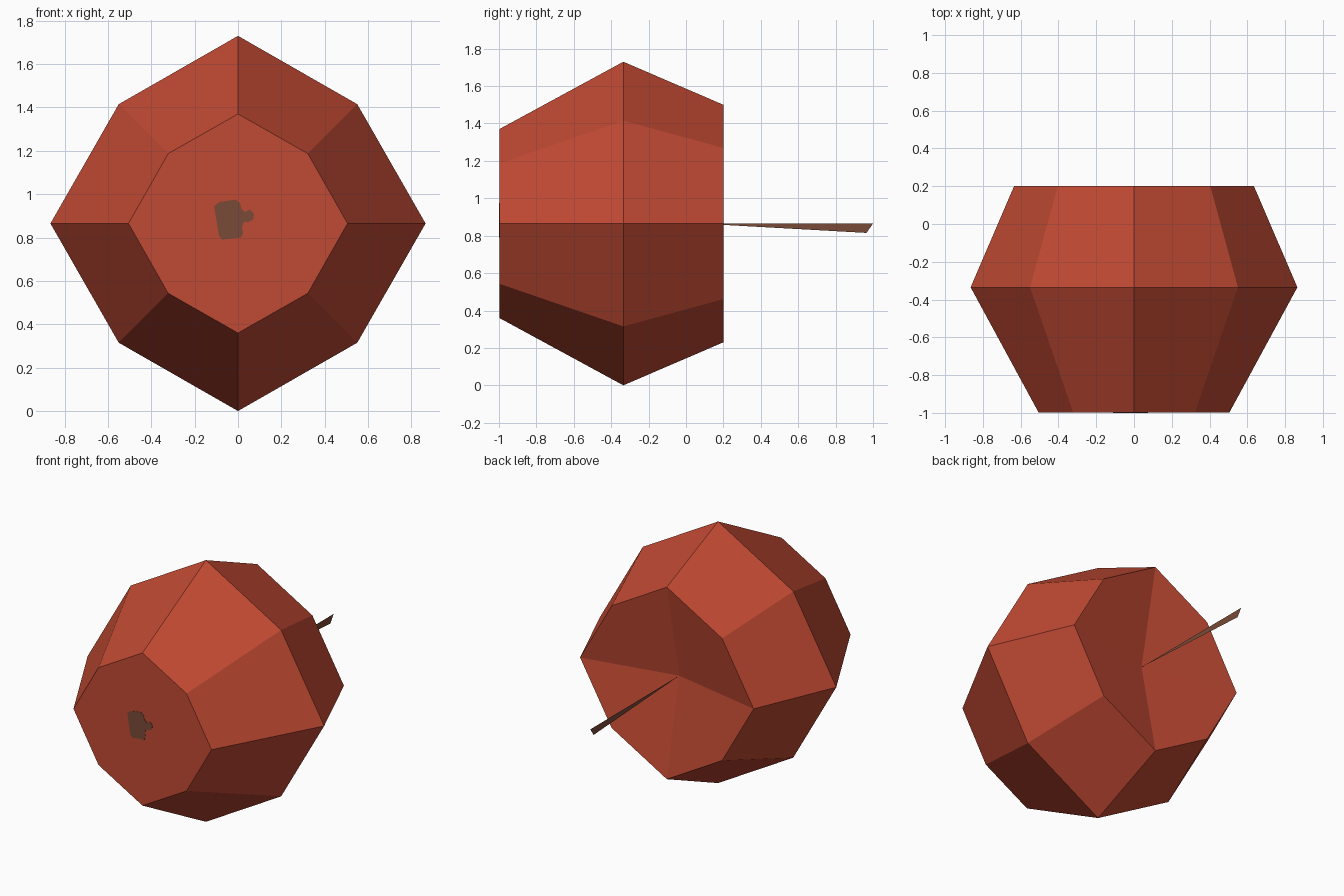
import bpy, math

if "Cube" in bpy.data.objects:
    bpy.data.objects.remove(bpy.data.objects["Cube"])

ZC = 0.865  # height of the fruit's axis, which runs along y


def material(name, rgb):
    m = bpy.data.materials.new(name)
    m.diffuse_color = (*rgb, 1)
    m.use_nodes = True
    m.node_tree.nodes["Principled BSDF"].inputs["Base Color"].default_value = m.diffuse_color
    return m


def add(name, verts, faces, mat):
    me = bpy.data.meshes.new(name)
    me.from_pydata(verts, [], faces)
    me.materials.append(mat)
    me.update()
    ob = bpy.data.objects.new(name, me)
    bpy.context.collection.objects.link(ob)
    return ob


red = material("apple red", (0.53, 0.067, 0.033))
brown = material("stem brown", (0.19, 0.067, 0.037))

# Fruit body: three eight-sided rings (y, radius, diagonal offset)
verts, faces = [], []
for y, r, d in ((-0.998, 0.505, 0.322), (-0.335, 0.865, 0.55), (0.2, 0.635, 0.404)):
    for i in range(8):
        a = i * math.pi / 4
        rad = d * math.sqrt(2) if i % 2 else r
        verts.append((rad * math.cos(a), y, ZC + rad * math.sin(a)))
for k in range(2):
    for i in range(8):
        j = (i + 1) % 8
        faces.append((k * 8 + i, k * 8 + 8 + i, k * 8 + 8 + j, k * 8 + j))
faces.append(tuple(range(8)))  # flat base facing front

# Shallow pit at the back made of four kite faces
verts.append((0, 0.07, ZC))
for i in range(0, 8, 2):
    faces.append((24, 16 + (i + 2) % 8, 16 + i + 1, 16 + i))
add("fruit_body", verts, faces, red)

# Stem: thin flat sliver widening away from the pit
add("stem", [(0, 0.07, ZC), (0, 1.0, ZC), (0, 0.965, 0.815)], [(0, 1, 2)], brown)

# Dried blossom patch on the base: thin irregular plate
patch = [(-.11, .945), (-.083, .965), (-.01, .975), (.01, .957), (.014, .935),
         (.033, .917), (.055, .93), (.074, .91), (.07, .884), (.046, .87),
         (.028, .874), (.018, .847), (.024, .82), (.014, .80), (-.074, .791),
         (-.088, .81)]
n = len(patch)
pv = [(x, y, z) for y in (-1.0, -0.997) for x, z in patch]
pf = [tuple(reversed(range(n))), tuple(range(n, 2 * n))]
pf += [(i, (i + 1) % n, n + (i + 1) % n, n + i) for i in range(n)]
ob = add("blossom_patch", pv, pf, brown)

# Make normals consistent and outward
import bmesh
for name in ("fruit_body", "blossom_patch"):
    me = bpy.data.objects[name].data
    bm = bmesh.new()
    bm.from_mesh(me)
    bmesh.ops.recalc_face_normals(bm, faces=bm.faces[:])
    bm.to_mesh(me)
    bm.free()
